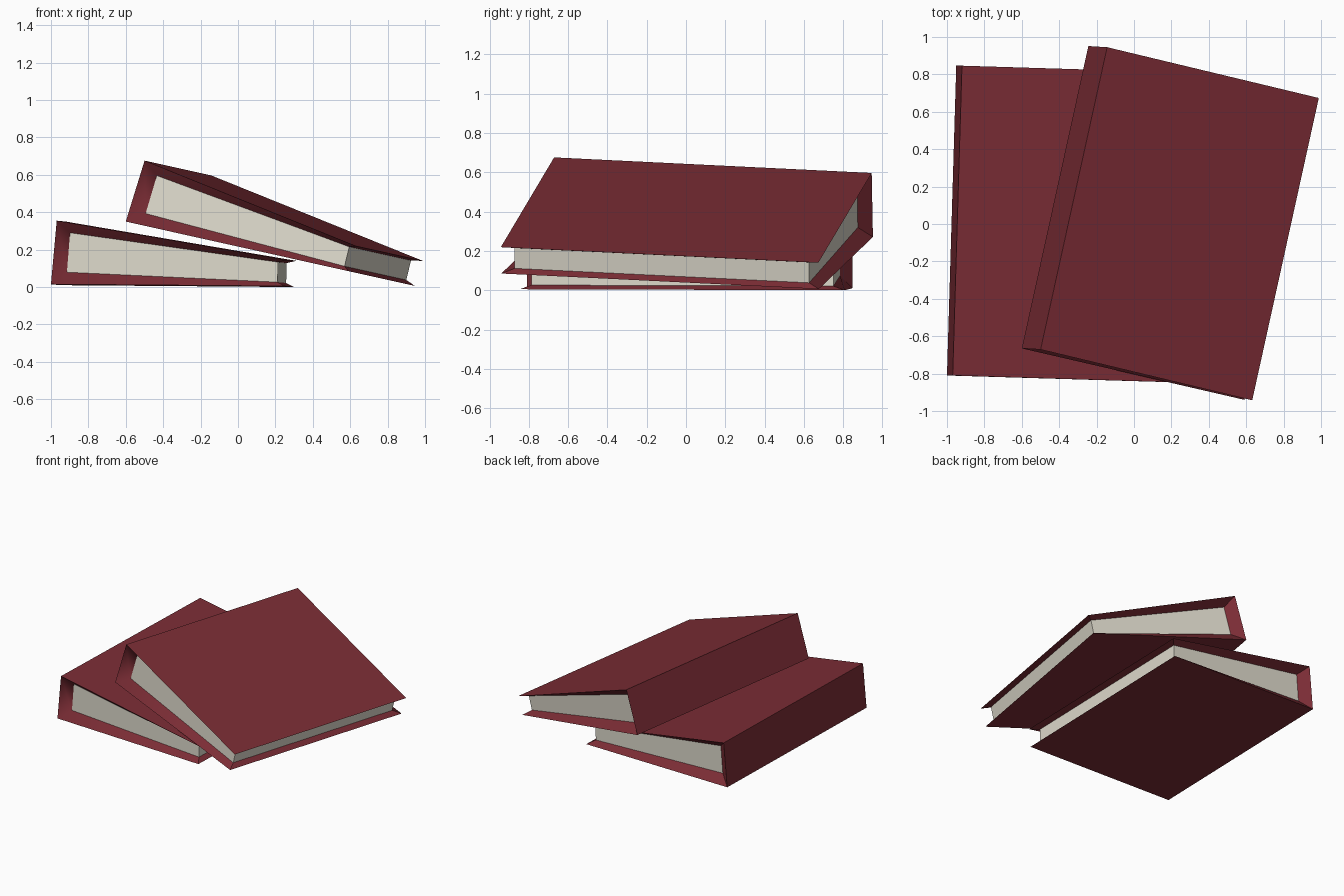
import bpy
from mathutils import Matrix, Vector

cube = bpy.data.objects.get("Cube")
if cube:
    bpy.data.objects.remove(cube, do_unlink=True)


def make_material(name, color):
    mat = bpy.data.materials.new(name)
    mat.use_nodes = True
    mat.diffuse_color = color
    mat.node_tree.nodes["Principled BSDF"].inputs["Base Color"].default_value = color
    return mat


RED = make_material("dark_red_cover", (0.20, 0.026, 0.036, 1))
CREAM = make_material("cream_paper", (0.74, 0.71, 0.61, 1))

LENGTH = 1.657   # along the spine
RECESS = 0.06    # depth of the pages inside the cover ends

# Wedge cross-sections: spine bottom, edge bottom, edge top, spine top
COVER = [(0, 0), (1.25, 0), (1.262, 0.14), (0.028, 0.34)]
PAGES = [(0.083, 0.065), (1.21, 0.021), (1.212, 0.128), (0.098, 0.276)]


def ring(profile, y):
    return [(x, y, z) for x, z in profile]


def make_object(name, verts, faces, mat, matrix, smooth=()):
    mesh = bpy.data.meshes.new(name)
    mesh.from_pydata(verts, [], faces)
    mesh.materials.append(mat)
    for i in smooth:
        mesh.polygons[i].use_smooth = True
    obj = bpy.data.objects.new(name, mesh)
    bpy.context.collection.objects.link(obj)
    obj.matrix_world = matrix


def make_book(prefix, origin, across, along):
    # Axes of the book from its resting position
    w = Vector(across).normalized()
    n = w.cross(Vector(along)).normalized()
    l = n.cross(w)
    matrix = Matrix((w, l, n)).transposed().to_4x4()
    matrix.translation = origin

    outer = ring(COVER, 0) + ring(COVER, LENGTH)
    inner = ring(PAGES, RECESS) + ring(PAGES, LENGTH - RECESS)

    # Cover: outer panels, then lips sloping inward to the pages
    sides = (0, 2, 3)  # bottom, top and spine; the long edge stays open
    panels, front_lips, back_lips = [], [], []
    for a in sides:
        b = (a + 1) % 4
        panels.append((a, a + 4, b + 4, b))
        front_lips.append((a, b, b + 8, a + 8))
        back_lips.append((b + 4, a + 4, a + 12, b + 12))
    edge_lips = [(1, 5, 13, 9), (6, 2, 10, 14)]
    make_object(prefix + "_cover", outer + inner,
                panels + front_lips + back_lips + edge_lips,
                RED, matrix, smooth=range(3, 6))

    # Page block
    block = [(0, 1, 2, 3), (7, 6, 5, 4)]
    block += [(a + 4, (a + 1) % 4 + 4, (a + 1) % 4, a) for a in range(4)]
    make_object(prefix + "_pages", inner, block, CREAM, matrix)


make_book("lower_book", (-1.0, -0.81, 0.015), (1, -0.03, -0.008), (0.03, 1, -0.003))
make_book("upper_book", (-0.6, -0.665, 0.35), (1.19, -0.275, -0.265), (0.36, 1.615, -0.08))
